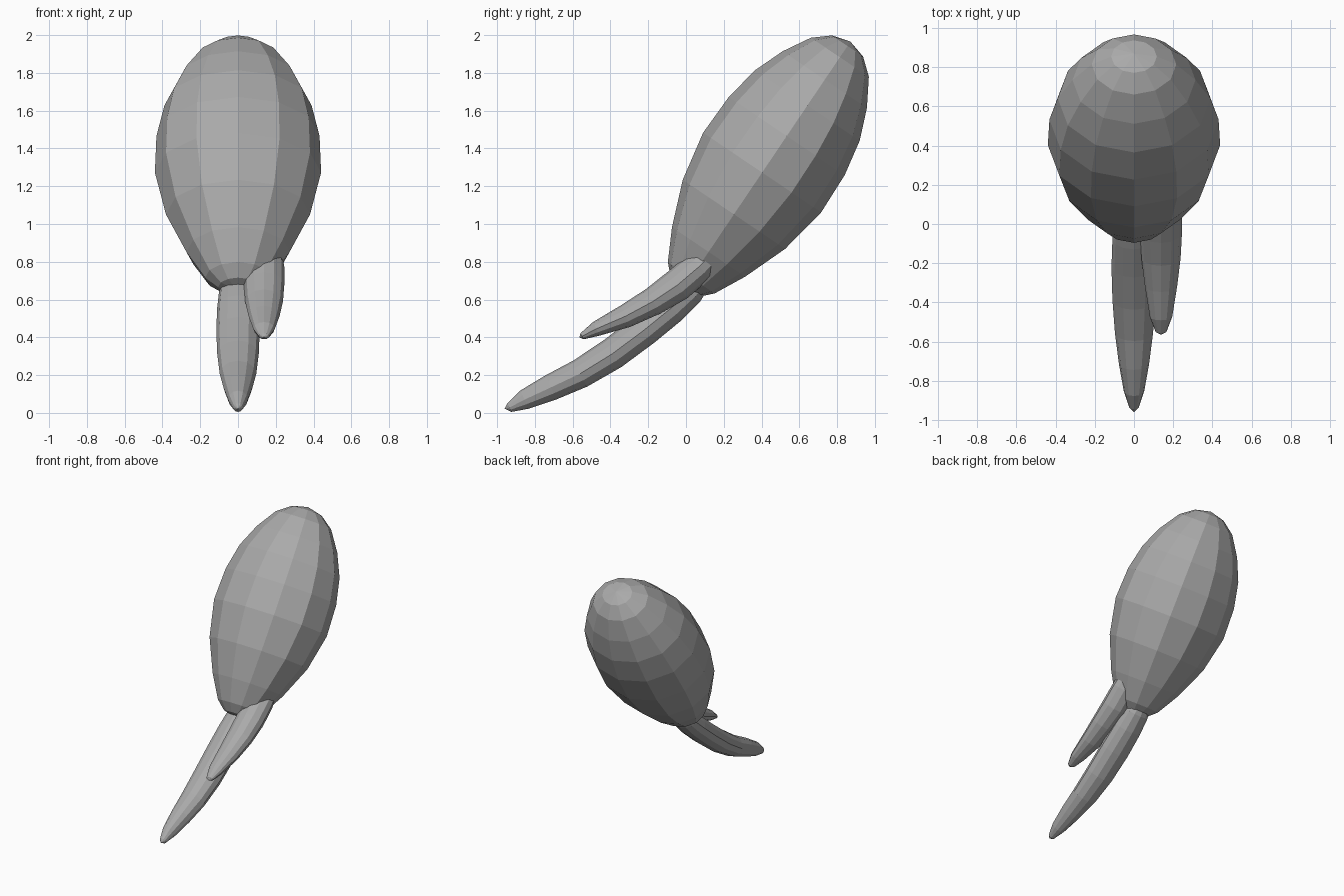
import bpy
import bmesh
from math import cos, sin, tau
from mathutils import Vector

old = bpy.data.objects.get("Cube")
if old:
    bpy.data.objects.remove(old)

SIDES = 12

grey = bpy.data.materials.new("plain grey")
grey.use_nodes = True
colour = (0.40, 0.40, 0.40, 1)
grey.diffuse_color = colour
grey.node_tree.nodes["Principled BSDF"].inputs["Base Color"].default_value = colour


def loft(name, x, start, rings, end):
    """Closed tube between two poles; each ring is (y, z, thickness radius, width radius)."""
    path = [Vector((x, *start))] + [Vector((x, y, z)) for y, z, _, _ in rings] + [Vector((x, *end))]
    bm = bmesh.new()
    loops = []
    for i, (_, _, thick, wide) in enumerate(rings, 1):
        tangent = (path[i + 1] - path[i - 1]).normalized()
        side = Vector((1, 0, 0))
        up = side.cross(tangent)
        loops.append([bm.verts.new(path[i] + side * wide * sin(tau * k / SIDES)
                                   + up * thick * cos(tau * k / SIDES)) for k in range(SIDES)])
    first, last = bm.verts.new(path[0]), bm.verts.new(path[-1])
    for k in range(SIDES):
        n = (k + 1) % SIDES
        bm.faces.new((first, loops[0][k], loops[0][n]))
        bm.faces.new((last, loops[-1][n], loops[-1][k]))
        for a, b in zip(loops, loops[1:]):
            bm.faces.new((a[k], b[k], b[n], a[n]))
    bmesh.ops.recalc_face_normals(bm, faces=bm.faces)
    mesh = bpy.data.meshes.new(name)
    bm.to_mesh(mesh)
    bm.free()
    mesh.materials.append(grey)
    obj = bpy.data.objects.new(name, mesh)
    bpy.context.collection.objects.link(obj)
    return obj


# Egg-shaped body on a leaning axis: distance along the axis, radius
base = Vector((-0.02, 0.645))
lean = Vector((0.559, 0.829))
profile = [(0.025, 0.09), (0.085, 0.149), (0.25, 0.234), (0.49, 0.327), (0.757, 0.377),
           (0.99, 0.37), (1.185, 0.334), (1.35, 0.269), (1.493, 0.185), (1.565, 0.1)]
body_rings = [(*(base + lean * t), r, r * 1.167) for t, r in profile]
loft("body", 0, base, body_rings, base + lean * 1.593)

# Long curved lower limb
loft("long_limb", 0, (-0.96, 0.022), [
    (-0.935, 0.028, 0.025, 0.025), (-0.855, 0.07, 0.053, 0.052),
    (-0.715, 0.135, 0.07, 0.077), (-0.56, 0.208, 0.078, 0.097),
    (-0.39, 0.313, 0.085, 0.11), (-0.22, 0.44, 0.086, 0.115),
    (-0.075, 0.558, 0.085, 0.11), (0.025, 0.645, 0.075, 0.1),
    (0.09, 0.71, 0.05, 0.07)], (0.12, 0.74))

# Short limb on the left side
loft("short_limb", 0.138, (-0.565, 0.4), [
    (-0.55, 0.406, 0.018, 0.028), (-0.475, 0.445, 0.04, 0.057),
    (-0.32, 0.512, 0.062, 0.082), (-0.175, 0.59, 0.075, 0.1),
    (-0.045, 0.677, 0.087, 0.107), (0.07, 0.775, 0.085, 0.107),
    (0.17, 0.87, 0.07, 0.09)], (0.23, 0.93))
